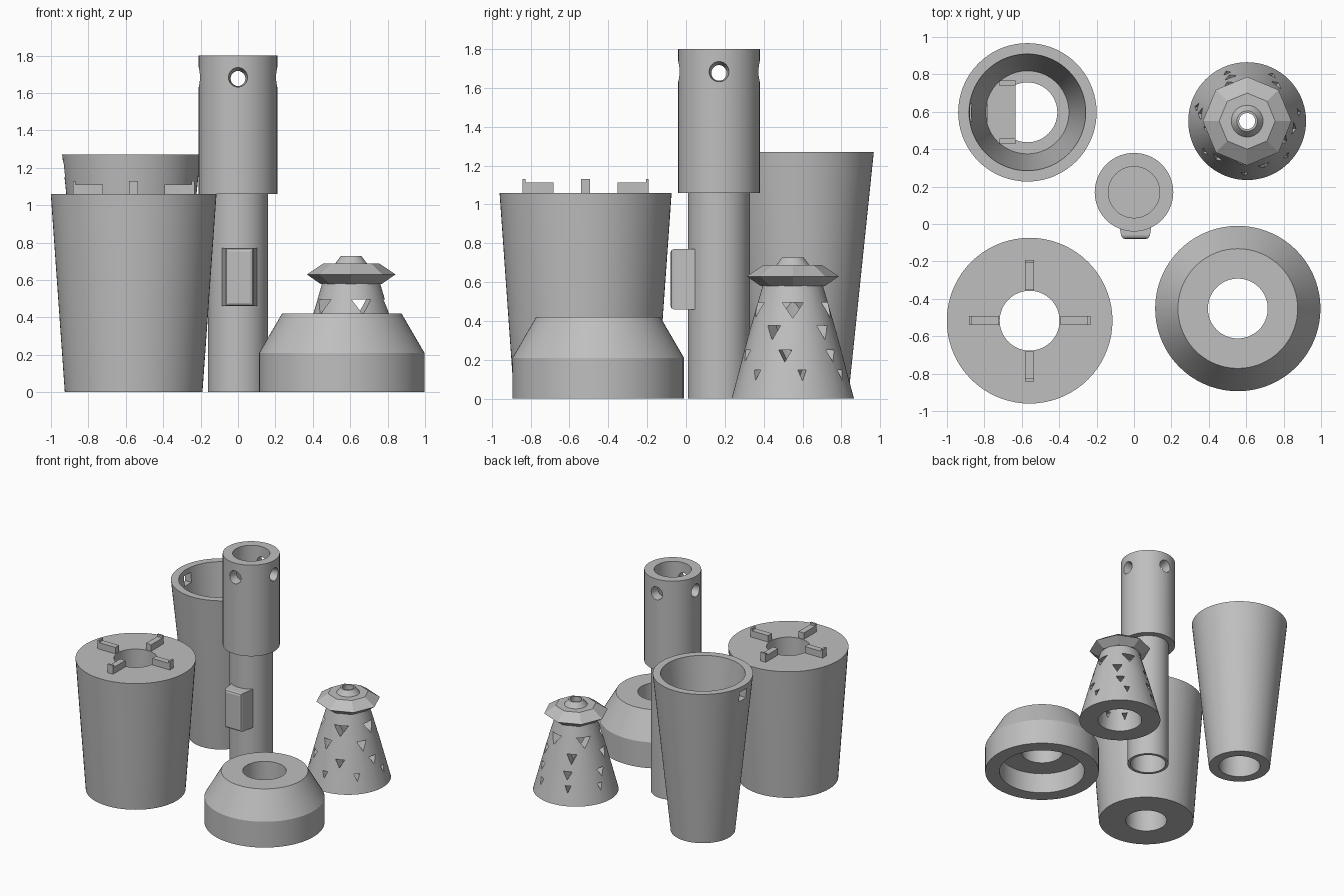
import bpy, bmesh
from math import pi, sin, cos, radians
from mathutils import Matrix, Vector

if "Cube" in bpy.data.objects:
    bpy.data.objects.remove(bpy.data.objects["Cube"])

GRAY = (0.52, 0.52, 0.52, 1)
plastic = bpy.data.materials.new("plain_gray")
plastic.use_nodes = True
plastic.diffuse_color = GRAY
plastic.node_tree.nodes["Principled BSDF"].inputs["Base Color"].default_value = GRAY


def finish(bm, name, loc):
    bmesh.ops.recalc_face_normals(bm, faces=bm.faces)
    me = bpy.data.meshes.new(name)
    bm.to_mesh(me)
    bm.free()
    me.materials.append(plastic)
    ob = bpy.data.objects.new(name, me)
    ob.location = loc
    bpy.context.collection.objects.link(ob)
    return ob


def activate(ob):
    bpy.ops.object.select_all(action='DESELECT')
    ob.select_set(True)
    bpy.context.view_layer.objects.active = ob


def smooth(ob, angle=25):
    activate(ob)
    bpy.ops.object.shade_smooth_by_angle(angle=radians(angle))


def lathe(name, profile, loc, segs=72):
    """Revolve a closed (radius, height) outline around z."""
    bm = bmesh.new()
    rings = []
    for r, z in profile:
        if r == 0:
            rings.append([bm.verts.new((0, 0, z))] * segs)
        else:
            rings.append([bm.verts.new((r * cos(2 * pi * i / segs), r * sin(2 * pi * i / segs), z))
                          for i in range(segs)])
    for a, b in zip(rings, rings[1:] + rings[:1]):
        if a[0] is a[1] and b[0] is b[1]:
            continue
        for i in range(segs):
            j = (i + 1) % segs
            corners = list(dict.fromkeys((a[i], a[j], b[j], b[i])))
            bm.faces.new(corners)
    return finish(bm, name, loc)


def prism(bm, pts, x0, x1, turn=0, grow=1, rise=0):
    """Extrude a (y, z) outline along x, then turn it around z."""
    mid = sum((Vector(p) for p in pts), Vector((0, 0))) / len(pts)
    rot = Matrix.Rotation(turn, 4, 'Z')
    near = [bm.verts.new(rot @ Vector((x0, y, z))) for y, z in pts]
    far = []
    for p in pts:
        q = mid + (Vector(p) - mid) * grow
        far.append(bm.verts.new(rot @ Vector((x1, q.x, q.y + rise))))
    n = len(pts)
    bm.faces.new(near)
    bm.faces.new(far[::-1])
    for i in range(n):
        j = (i + 1) % n
        bm.faces.new((near[j], near[i], far[i], far[j]))


def rect(w, z0, z1):
    return [(-w, z0), (w, z0), (w, z1), (-w, z1)]


def cut(ob, bm):
    cutter = finish(bm, "cutter", ob.location)
    cutter.hide_render = True
    mod = ob.modifiers.new("cut", 'BOOLEAN')
    mod.operation = 'DIFFERENCE'
    mod.solver = 'EXACT'
    mod.object = cutter
    activate(ob)
    bpy.ops.object.modifier_apply(modifier=mod.name)
    bpy.data.objects.remove(cutter)


# Main tapered body with a straight bore
BODY = (-0.558, -0.517, 0)
body = lathe("main_body", [(0.16, 0), (0.368, 0), (0.443, 1.06), (0.16, 1.06)], BODY)
smooth(body)

# Four hooked ribs on the body
bm = bmesh.new()
hook = [(0.165, 1.05), (0.325, 1.05), (0.325, 1.13), (0.31, 1.13), (0.31, 1.112), (0.165, 1.112)]
for k in range(4):
    prism(bm, hook, -0.024, 0.024, k * pi / 2)
finish(bm, "locking_ribs", BODY)

# Tall cup with an inner floor and a side slot
CUP = (-0.57, 0.597, 0)
cup = lathe("tall_cup", [(0.16, 0), (0.238, 0), (0.37, 1.27), (0.312, 1.27),
                         (0.222, 0.4), (0.16, 0.4)], CUP)
bm = bmesh.new()
prism(bm, rect(0.045, 1.15, 1.23), 0.25, 0.45, pi)
cut(cup, bm)
smooth(cup)

# Ledge across the cup floor with raised ends
bm = bmesh.new()
prism(bm, rect(0.17, 0.37, 0.415), -0.215, -0.063)
finish(bm, "cup_ledge", CUP)
bm = bmesh.new()
for s in (-1, 1):
    prism(bm, [(s * 0.14, 0.37), (s * 0.17, 0.37), (s * 0.17, 0.45), (s * 0.14, 0.45)], -0.15, -0.063)
finish(bm, "ledge_ends", CUP)

# Post: wide upper socket, narrow lower tube, web between the bores
POST = (0, 0.17, 0)
post = lathe("post", [(0.137, 0), (0.16, 0), (0.16, 1.06), (0.21, 1.06), (0.21, 1.8),
                      (0.137, 1.8), (0.137, 1.1), (0, 1.1), (0, 1.05), (0.137, 1.05)], POST)
bm = bmesh.new()
circle = [(0.036 * cos(2 * pi * i / 24), 1.675 + 0.036 * sin(2 * pi * i / 24)) for i in range(24)]
for k in range(4):
    prism(bm, circle, 0.11, 0.22, k * pi / 2, 1.5, 0.01)
cut(post, bm)
smooth(post)

# Raised button block on the post front
bm = bmesh.new()
prism(bm, rect(0.095, 0.46, 0.77), 0.12, 0.25, -pi / 2, 0.78)
for v in bm.verts:
    if v.co.y < -0.2:
        v.co.z = 0.46 if v.co.z < 0.6 else 0.77
bmesh.ops.recalc_face_normals(bm, faces=bm.faces)
front = [e for e in bm.edges if all(v.co.y < -0.2 for v in e.verts)]
bmesh.ops.bevel(bm, geom=front, offset=0.018, segments=2, profile=0.5, affect='EDGES')
finish(bm, "button_block", (0.008, 0.17, 0))

# Collar with sloped shoulder and a recess underneath
collar = lathe("collar", [(0.33, 0), (0.442, 0), (0.442, 0.21), (0.32, 0.42), (0.16, 0.42),
                          (0.16, 0.17), (0.33, 0.17)], (0.555, -0.452, 0))
smooth(collar)

# Hollow cone pierced by rows of downward triangles
CONE = (0.605, 0.55, 0)
cone = lathe("vented_cone", [(0.17, 0), (0.315, 0), (0.225, 0.34), (0.15, 0.6), (0.09, 0.6)], CONE)
bm = bmesh.new()
# height, count, start angle, half width, triangle height
rows = [(0.455, 5, 0, 0.054, 0.08), (0.34, 5, 45, 0.038, 0.075),
        (0.22, 6, -9, 0.034, 0.062), (0.12, 7, 10, 0.022, 0.055)]
for z, count, start, w, h in rows:
    tri = [(-w, z + h / 2), (0, z - h / 2), (w, z + h / 2)]
    for k in range(count):
        prism(bm, tri, 0.145 - 0.13 * z, 0.4, radians(start + 360 * k / count))
cut(cone, bm)
smooth(cone)

# Eight-sided cap and round knob
lathe("faceted_cap", [(0.06, 0.58), (0.165, 0.58), (0.237, 0.63), (0.15, 0.688), (0.06, 0.688)],
      CONE, 8)
knob = lathe("cap_knob", [(0.043, 0.57), (0.075, 0.57), (0.085, 0.688), (0.055, 0.728),
                          (0.043, 0.728)], CONE, 32)
smooth(knob)
